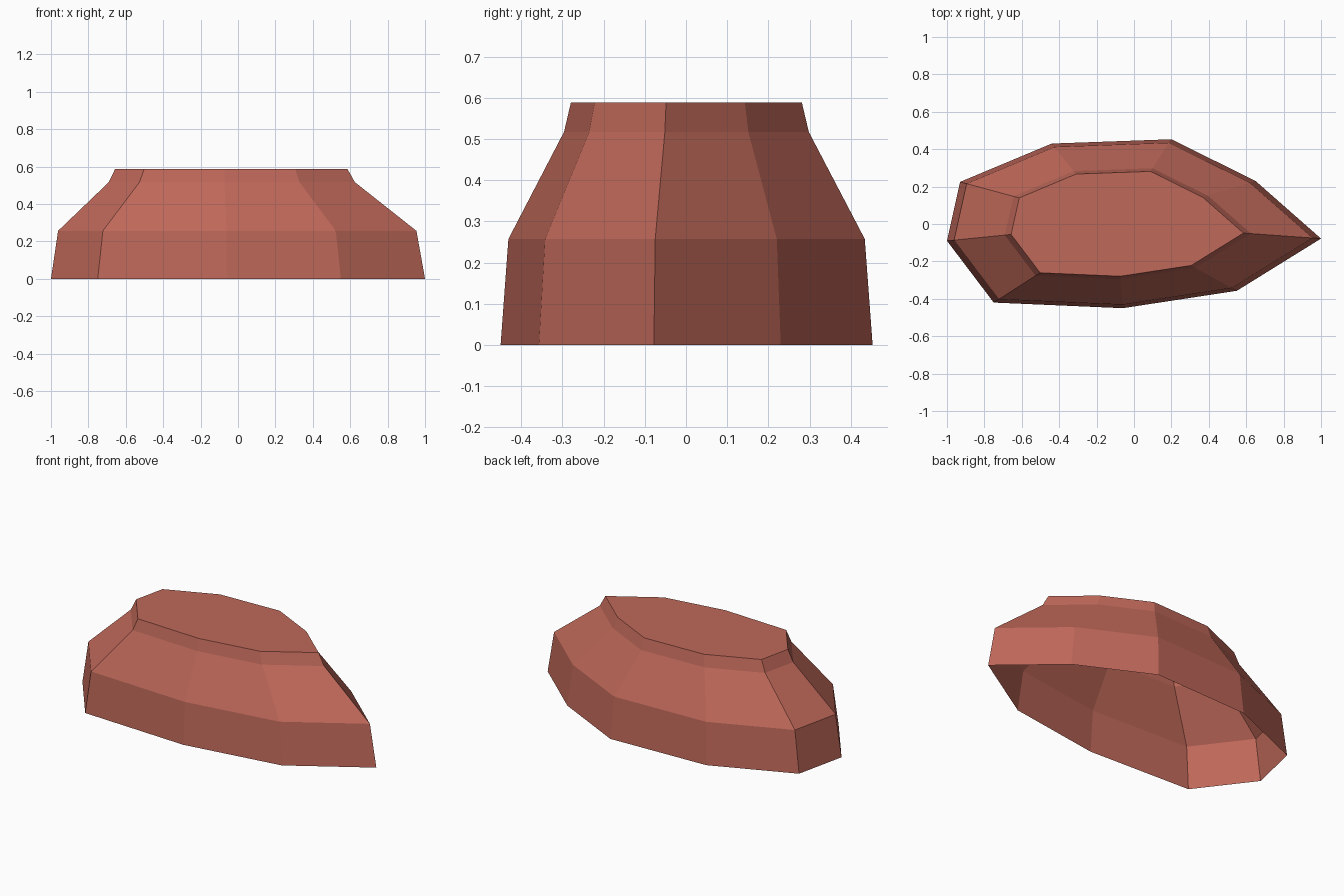
import bpy
import bmesh

cube = bpy.data.objects.get("Cube")
if cube:
    bpy.data.objects.remove(cube, do_unlink=True)

# Single clay-red material
clay = bpy.data.materials.new("clay_red")
clay.use_nodes = True
colour = (0.52, 0.138, 0.10, 1)
clay.diffuse_color = colour
shader = clay.node_tree.nodes["Principled BSDF"]
shader.inputs["Base Color"].default_value = colour
shader.inputs["Roughness"].default_value = 0.9

# Nine-sided footprint, counter-clockwise
footprint = [(-1, -0.09), (-0.75, -0.42), (-0.06, -0.45), (0.55, -0.357),
             (1, -0.078), (0.65, 0.23), (0.2, 0.453), (-0.44, 0.43),
             (-0.93, 0.225)]

# Each level: height, footprint scale, sideways shift
levels = [(0, 1, 0), (0.257, 0.958, -0.004),
          (0.517, 0.658, -0.033), (0.588, 0.621, -0.036)]

bm = bmesh.new()
rings = [[bm.verts.new((x * s + dx, y * s, z)) for x, y in footprint]
         for z, s, dx in levels]

# Sloping walls
count = len(footprint)
for low, high in zip(rings, rings[1:]):
    for i in range(count):
        j = (i + 1) % count
        bm.faces.new((low[i], low[j], high[j], high[i]))

# Flat top; the underside stays open
bm.faces.new(rings[-1])

mesh = bpy.data.meshes.new("rock_shell")
bm.to_mesh(mesh)
bm.free()
mesh.materials.append(clay)
rock = bpy.data.objects.new("rock_shell", mesh)
bpy.context.collection.objects.link(rock)
